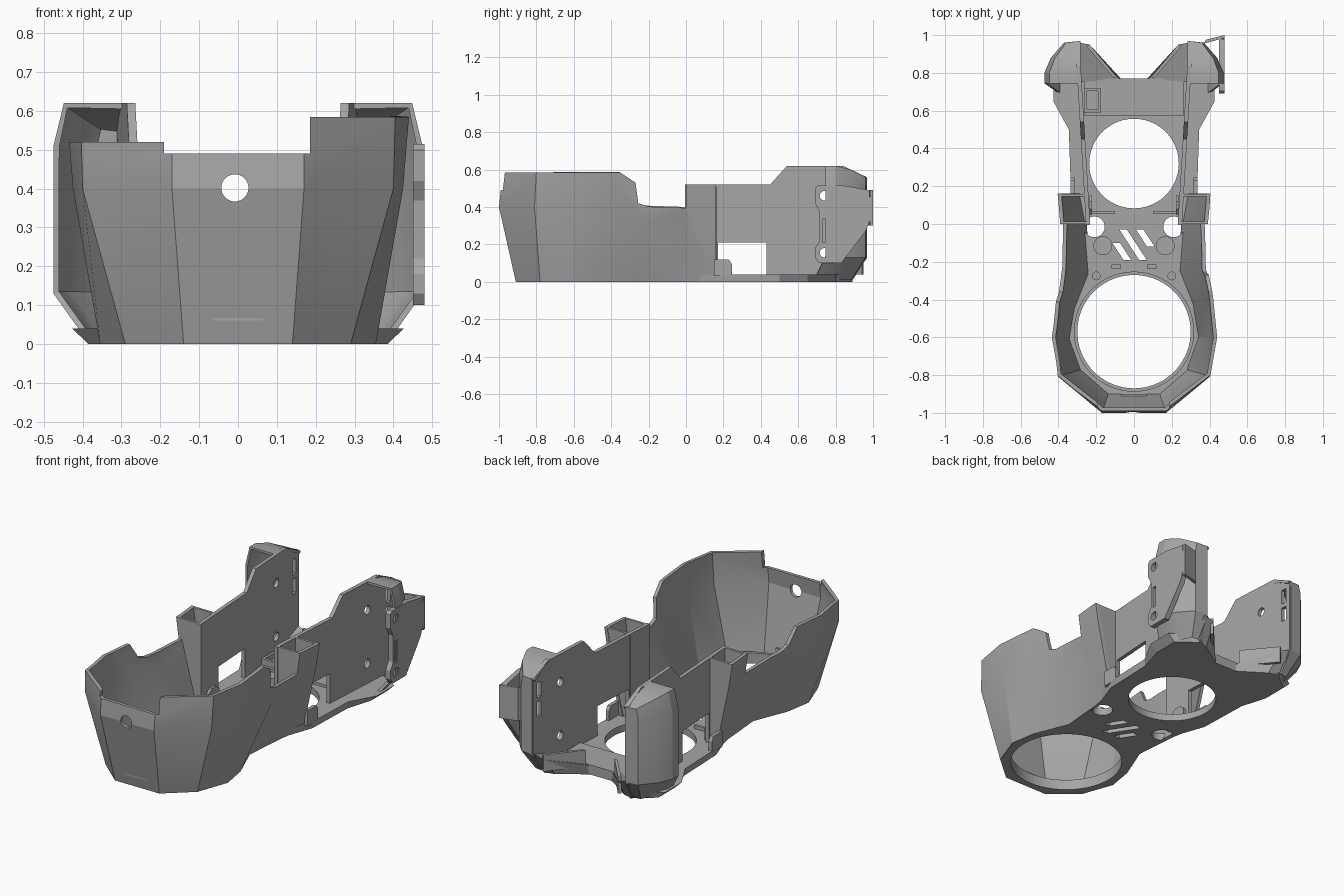
import bpy, bmesh, math
from mathutils import Vector

if "Cube" in bpy.data.objects:
    bpy.data.objects.remove(bpy.data.objects["Cube"])

grey = bpy.data.materials.new("plain grey")
grey.use_nodes = True
grey.diffuse_color = (0.38, 0.38, 0.38, 1)
for node in grey.node_tree.nodes:
    if node.type == "BSDF_PRINCIPLED":
        node.inputs["Base Color"].default_value = (0.38, 0.38, 0.38, 1)
        node.inputs["Roughness"].default_value = 0.7


def finish(name, bm, recalc=True):
    if recalc:
        bmesh.ops.recalc_face_normals(bm, faces=bm.faces)
    me = bpy.data.meshes.new(name)
    bm.to_mesh(me)
    bm.free()
    me.materials.append(grey)
    ob = bpy.data.objects.new(name, me)
    bpy.context.collection.objects.link(ob)
    return ob


def skin(bm, low, high):
    """Closed solid between two matching rings."""
    a = [bm.verts.new(p) for p in low]
    b = [bm.verts.new(p) for p in high]
    bm.faces.new(a)
    bm.faces.new(b)
    for i in range(len(a)):
        j = (i + 1) % len(a)
        bm.faces.new((a[i], a[j], b[j], b[i]))


def prism(name, pts, axis, lo, hi):
    """Extrude a 2D profile along an axis."""
    def put(p, d):
        q = list(p)
        q.insert(axis, d)
        return q
    bm = bmesh.new()
    skin(bm, [put(p, lo) for p in pts], [put(p, hi) for p in pts])
    return finish(name, bm)


def box(name, x0, x1, y0, y1, z0, z1):
    return prism(name, [(x0, y0), (x1, y0), (x1, y1), (x0, y1)], 2, z0, z1)


def disc(name, a, b, r, axis, lo, hi, n=48):
    pts = [(a + r * math.cos(math.tau * i / n), b + r * math.sin(math.tau * i / n)) for i in range(n)]
    return prism(name, pts, axis, lo, hi)


def sheet(name, rings, thick):
    """Open lofted shell, thickened to the inside."""
    bm = bmesh.new()
    vs = [[bm.verts.new(p) for p in r] for r in rings]
    for low, high in zip(vs, vs[1:]):
        for i in range(len(low) - 1):
            bm.faces.new((high[i], high[i + 1], low[i + 1], low[i]))
    ob = finish(name, bm, False)
    mod = ob.modifiers.new("thickness", "SOLIDIFY")
    mod.thickness = thick
    mod.offset = -1
    bake(ob)
    return ob


def bake(ob):
    bpy.context.view_layer.update()
    dg = bpy.context.evaluated_depsgraph_get()
    me = bpy.data.meshes.new_from_object(ob.evaluated_get(dg))
    ob.modifiers.clear()
    ob.data = me


def mirror(ob):
    ob.modifiers.new("mirror", "MIRROR").use_clip = False
    bake(ob)
    return ob


def cut(ob, *cutters):
    for c in cutters:
        c.hide_render = True
        mod = ob.modifiers.new("cut", "BOOLEAN")
        mod.operation = "DIFFERENCE"
        mod.solver = "EXACT"
        mod.object = c
        bake(ob)
        bpy.data.objects.remove(c)


def both(half):
    return half + [(-x, y) for x, y in reversed(half)]


# Base plate with flared rear edge
half = [(.14, -.905), (.285, -.775), (.35, -.6), (.325, -.45), (.25, -.25), (.26, 0), (.33, .2),
        (.34, .5), (.385, .65), (.385, .8), (.27, .89), (.07, .77)]
outline = both(half)
bm = bmesh.new()
skin(bm, [(x, y, 0) for x, y in outline],
     [(x + math.copysign(.042 if y > .6 and abs(x) > .3 else .005, x), y, .04) for x, y in outline])
base = finish("base_plate", bm)
cut(base, disc("cut_front", 0, -.57, .3, 2, -.1, .2, 72),
    disc("cut_rear", 0, .32, .237, 2, -.1, .2, 72))
for s in (-1, 1):
    cut(base, disc("cut_port", s * .21, -.015, .055, 2, -.1, .2, 32))
for x, y, h in ((-.065, -.145, .045), (-.005, -.11, .08), (.06, -.075, .045)):
    d = h * .65
    cut(base, prism("cut_vent", [(x - d - .02, y + h), (x - d + .02, y + h),
                                 (x + d + .02, y - h), (x + d - .02, y - h)], 2, -.1, .2))

# Faceted front bucket
low = [(.30, .16), (.27, 0), (.25, -.25), (.33, -.45), (.355, -.6), (.29, -.78), (.14, -.91)]
mid = [(.385, .16), (.375, 0), (.37, -.22), (.40, -.42), (.425, -.6), (.40, -.81), (.17, -1.0)]
top = [(.415, .16), (.40, 0), (.40, -.25), (.42, -.40), (.44, -.6), (.405, -.80), (.17, -.98)]
bucket = sheet("front_bucket", [
    [(x, y, 0) for x, y in both(low)],
    [(x, y, .32 if -.3 < y < -.1 else .4) for x, y in both(mid)],
    [(x, y, .585) for x, y in both(top)]], .02)
cut(bucket,
    box("cut_front_rim", -.19, .185, -1.1, -.8, .49, .7),
    box("cut_left_rim", -.6, -.18, -1.1, -.38, .52, .7),
    prism("cut_low_notch", [(-.42, .7), (-.42, .53), (-.36, .43), (-.3, .41), (0, .40), (0, .52),
                            (.3, .52), (.3, .7)], 0, -.6, -.2),
    prism("cut_high_notch", [(-.36, .7), (-.36, .59), (-.27, .53), (-.255, .42), (-.2, .402),
                             (0, .395), (0, .52), (.3, .52), (.3, .7)], 0, .2, .6),
    disc("cut_front_hole", -.008, .402, .035, 1, -1.1, -.85, 32))

# Rim around the front opening
ring = disc("opening_ring", 0, -.57, .318, 2, .03, .06, 72)
cut(ring, disc("cut_ring", 0, -.57, .3, 2, -.1, .2, 72))

# Column sockets joining bucket and side walls
for y, d in ((0, 0), (.145, .008)):
    mirror(prism("socket_wall", [(.24, .03), (.24, .52), (.39 + d, .52), (.365 + d, .4),
                                 (.265 + 2 * d, .03)], 1, y, y + .014))

# Splayed side walls with window, screw holes and strap slots
profile = [(-.005, .03), (.17, .03), (.17, .21), (.43, .21), (.43, .03), (.88, .03), (.965, .12),
           (.965, .56), (.84, .62), (.54, .62), (.45, .52), (-.005, .52)]
walls = prism("side_walls", profile, 0, .232, .254)
for v in walls.data.vertices:
    v.co.x += .06 * v.co.y
mirror(walls)
holes = [(.74, .46), (.74, .155)]
for y, z in holes:
    cut(walls, disc("cut_screw", y, z, .025, 0, -1, 1, 24))
for z in (.33, .44):
    cut(walls, box("cut_strap", -1, 1, .9, .935, z, z + .085))

# Small rounded tabs beside the windows
mirror(prism("window_tab", [(.15, .03), (.245, .03), (.245, .095), (.23, .118), (.15, .12)], 0, .315, .335))
mirror(prism("inner_tab", [(.05, .03), (.15, .03), (.15, .1), (.12, .125), (.08, .125), (.05, .1)],
             0, .222, .236))

# Hollow rear horns wrapping outward from the walls
path = [(.295, .968), (.37, .96), (.44, .88), (.475, .80), (.475, .745)]


def ring_at(k, ky, z):
    return [(.285 + k * (x - .285), y * ky, z) for x, y in path]


roof = [(x, y, .62 - max(0, y - .84) * .5) for x, y, z in ring_at(.86, 1, 0)]
horn = sheet("rear_horn", [ring_at(.55, .92, .01), ring_at(1, 1, .13), ring_at(1, 1, .51), roof,
                           [(.282, y, z) for x, y, z in roof]], .015)
mirror(horn)

# Mounting flange on one side
flange = prism("mount_flange", [(.71, .1), (.69, .13), (.69, .18), (.715, .22), (.715, .37), (.69, .42),
                                (.69, .5), (.705, .515), (.84, .515), (.98, .49), (.99, .34),
                                (.96, .27), (.83, .1)], 0, .45, .48)
for y, z in holes:
    cut(flange, disc("cut_screw", y, z, .025, 0, -1, 1, 24))
cut(flange, box("cut_slot", .3, .6, .73, .755, .21, .335))
prism("flange_bridge", [(.37, .955), (.38, .975), (.48, 1.0), (.48, .985)], 2, .3, .49)

# Sloped lugs flanking the rear notch
lug_top = [(.08, .77), (.235, .95), (.29, .96), (.29, .75)]
lug_low = [(.07, .77), (.22, .87), (.28, .885), (.28, .75)]
bm = bmesh.new()
skin(bm, [(x, y, 0) for x, y in lug_low],
     [(x, y, z) for (x, y), z in zip(lug_top, (.05, .11, .13, .06))])
mirror(finish("rear_lug", bm))
mirror(prism("lug_rib", [(.09, .775), (.235, .95), (.25, .94), (.11, .775)], 2, .04, .135))

# Rear cross bar and connector frame
box("cross_bar", -.265, .265, .575, .77, .03, .055)
frame = box("connector_frame", -.265, -.175, .59, .72, .05, .09)
cut(frame, box("cut_frame", -.25, -.19, .605, .705, .06, .2))

# Bosses, ledges and clips on the floor
mirror(disc("large_boss", .165, -.115, .05, 2, .035, .055, 32))
mirror(disc("small_boss", .2, -.275, .023, 2, .035, .05, 24))
mirror(box("floor_clip", .07, .12, -.235, -.215, .03, .075))
mirror(box("floor_ledge", .1, .24, .055, .07, .03, .06))
box("front_clip", -.065, .065, -.925, -.9, .06, .085)

# Crisp facets with smooth round holes
bpy.ops.object.select_all(action="DESELECT")
for ob in bpy.context.scene.objects:
    if ob.type == "MESH":
        ob.select_set(True)
        bpy.context.view_layer.objects.active = ob
bpy.ops.object.shade_smooth_by_angle(angle=math.radians(18))
